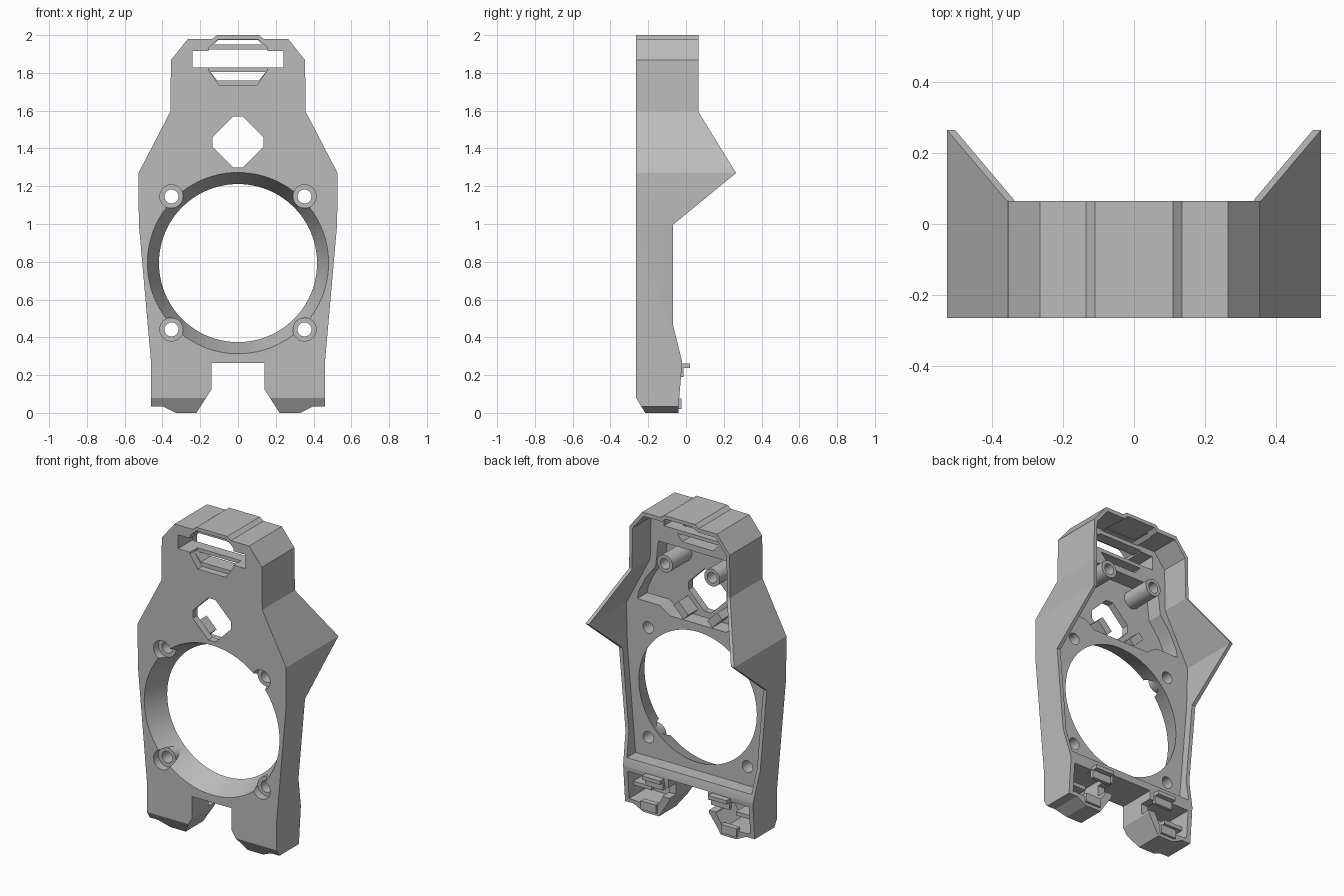
import bpy, bmesh, math
from mathutils import Matrix

cube = bpy.data.objects.get("Cube")
if cube:
    bpy.data.objects.remove(cube, do_unlink=True)

grey = bpy.data.materials.new("matte grey")
grey.use_nodes = True
grey.diffuse_color = (0.5, 0.5, 0.5, 1)
grey.node_tree.nodes["Principled BSDF"].inputs["Base Color"].default_value = (0.5, 0.5, 0.5, 1)

FRONT = -0.265


def make(name, bm):
    bmesh.ops.recalc_face_normals(bm, faces=bm.faces)
    mesh = bpy.data.meshes.new(name)
    bm.to_mesh(mesh)
    bm.free()
    mesh.materials.append(grey)
    ob = bpy.data.objects.new(name, mesh)
    bpy.context.collection.objects.link(ob)
    return ob


def prism(name, pts, lo, hi, axis="y"):
    """Extrude an (x, z) outline along y, or a (y, z) outline along x."""
    bm = bmesh.new()
    place = (lambda p, d: (p[0], d, p[1])) if axis == "y" else (lambda p, d: (d, p[0], p[1]))
    rings = [[bm.verts.new(place(p, d)) for p in pts] for d in (lo, hi)]
    bm.faces.new(rings[0])
    bm.faces.new(rings[1])
    n = len(pts)
    for i in range(n):
        j = (i + 1) % n
        bm.faces.new((rings[0][i], rings[0][j], rings[1][j], rings[1][i]))
    return make(name, bm)


def mirrored(half):
    return half + [(-x, z) for x, z in reversed(half)]


def box(name, x, y, z):
    return prism(name, [(x[0], z[0]), (x[1], z[0]), (x[1], z[1]), (x[0], z[1])], *y)


def tube(name, x, z, y0, y1, r0, r1, sides=32):
    """Cone or cylinder along y, from radius r0 at y0 to r1 at y1."""
    bm = bmesh.new()
    turn = Matrix.Translation((x, (y0 + y1) / 2, z)) @ Matrix.Rotation(-math.pi / 2, 4, "X")
    bmesh.ops.create_cone(bm, cap_ends=True, segments=sides, radius1=r0, radius2=r1,
                          depth=y1 - y0, matrix=turn)
    return make(name, bm)


def boolean(ob, cutter, mode="DIFFERENCE"):
    mod = ob.modifiers.new("cut", "BOOLEAN")
    mod.operation, mod.object, mod.solver = mode, cutter, "EXACT"
    bpy.context.view_layer.update()
    mesh = bpy.data.meshes.new_from_object(ob.evaluated_get(bpy.context.evaluated_depsgraph_get()))
    ob.modifiers.clear()
    ob.data = mesh
    bpy.data.objects.remove(cutter, do_unlink=True)


# Body silhouette, trimmed by the side profile
shell = prism("shell", mirrored([
    (0.11, 2.0), (0.135, 1.98), (0.265, 1.98), (0.355, 1.868), (0.358, 1.595), (0.527, 1.27),
    (0.525, 1.0), (0.46, 0.265), (0.46, 0.035), (0.4, 0.035), (0.33, 0), (0.22, 0),
    (0.14, 0.125), (0.14, 0.265)]), FRONT, 0.4)
boolean(shell, prism("side_profile", [
    (-0.3, 0.137), (-0.185, -0.05), (-0.04, -0.05), (-0.04, 0.03), (-0.02, 0.27), (-0.07, 0.47),
    (-0.07, 0.995), (0.265, 1.27), (0.065, 1.595), (0.065, 2.1), (-0.3, 2.1)], -1, 1, "x"), "INTERSECT")

# Hollow back: shallow over the ring plate, deeper over the upper panel
boolean(shell, prism("back_cavity", mirrored([
    (0.1, 1.978), (0.125, 1.955), (0.255, 1.955), (0.333, 1.86), (0.338, 1.59), (0.507, 1.265),
    (0.5, 1.0), (0.442, 0.32)]), -0.12, 0.5))
boolean(shell, prism("panel_cavity", mirrored([
    (0.28, 1.72), (0.3, 1.55), (0.37, 1.46), (0.42, 1.36), (0.43, 1.31), (0.27, 1.31),
    (0.2, 1.262)]), -0.22, 0.5))

# Large tapered bore
boolean(shell, tube("bore", 0, 0.793, FRONT - 0.005, -0.1, 0.482, 0.41, 96))

# Screw seats with through holes at the corners of the ring
for x in (-0.352, 0.352):
    for z in (0.442, 1.146):
        boolean(shell, tube("screw_recess", x, z, -0.4, -0.215, 0.062, 0.062))
        boolean(shell, tube("screw_seat", x, z, -0.215, -0.13, 0.062, 0.062), "UNION")
        boolean(shell, tube("screw_hole", x, z, -0.4, 0.1, 0.037, 0.037))

# Window, slot and slot flares in the front panel
boolean(shell, prism("window", mirrored([
    (0.025, 1.57), (0.135, 1.46), (0.135, 1.41), (0.025, 1.3)]), -0.4, 0))
boolean(shell, box("slot", (-0.24, 0.24), (-0.4, 0), (1.828, 1.917)))
boolean(shell, prism("flare_through", mirrored([
    (0.11, 1.975), (0.155, 1.935), (0.155, 1.815), (0.11, 1.76)]), -0.4, 0))
boolean(shell, prism("flare_front", mirrored([
    (0.105, 1.978), (0.155, 1.935), (0.155, 1.815), (0.1, 1.735)]), -0.4, -0.22))

# Hollow legs, the inner wall notched from the back
for s in (-1, 1):
    boolean(shell, prism("leg_cavity", [
        (s * x, z) for x, z in ((0.19, 0.24), (0.43, 0.24), (0.43, 0.06), (0.24, 0.05), (0.19, 0.13))],
        -0.22, 0.4))
    boolean(shell, box("leg_notch", sorted((s * 0.1, s * 0.25)), (-0.1, 0.1), (0.14, 0.21)))

# Bars across the slot
for name, z in (("upper_slot_bar", (1.925, 1.95)), ("lower_slot_bar", (1.805, 1.828))):
    box(name, (-0.17, 0.17), (-0.19, -0.12), z)

# Cross ledge above the leg gap
prism("cross_ledge", [(-0.13, 0.266), (-0.05, 0.27), (-0.05, 0.295), (-0.13, 0.325)], -0.3, 0.3, "x")

for s, side in ((1, "left"), (-1, "right")):
    # Hollow mounting posts
    post = tube(side + "_post", s * 0.167, 1.64, -0.23, -0.025, 0.055, 0.055)
    boolean(post, tube("post_hole", s * 0.167, 1.64, -0.2, 0.1, 0.034, 0.034))

    # Angled blocks beside the window
    c, d = 0.12, 1.318
    block = [(c + 0.7 * (u - v), d + 0.7 * (u + v))
             for u, v in ((-0.05, -0.025), (0.05, -0.025), (0.05, 0.025), (-0.05, 0.025))]
    prism(side + "_window_block", [(s * x, z) for x, z in block], -0.23, -0.12)

    # Clips in the legs
    xs = sorted((s * 0.17, s * 0.3))
    box(side + "_clip_top", xs, (-0.07, 0.02), (0.238, 0.262))
    box(side + "_clip_stem", xs, (-0.035, -0.012), (0.19, 0.24))
    box(side + "_clip_foot", sorted((s * 0.23, s * 0.34)), (-0.06, -0.025), (0.02, 0.075))
    box(side + "_clip_rib", sorted((s * 0.3, s * 0.44)), (-0.2, -0.08), (0.13, 0.155))

# Smooth round surfaces, sharp edges kept
for ob in bpy.context.scene.objects:
    ob.select_set(ob.type == "MESH" and (ob == shell or ob.name.endswith("_post")))
bpy.context.view_layer.objects.active = shell
bpy.ops.object.shade_smooth_by_angle(angle=math.radians(25))
